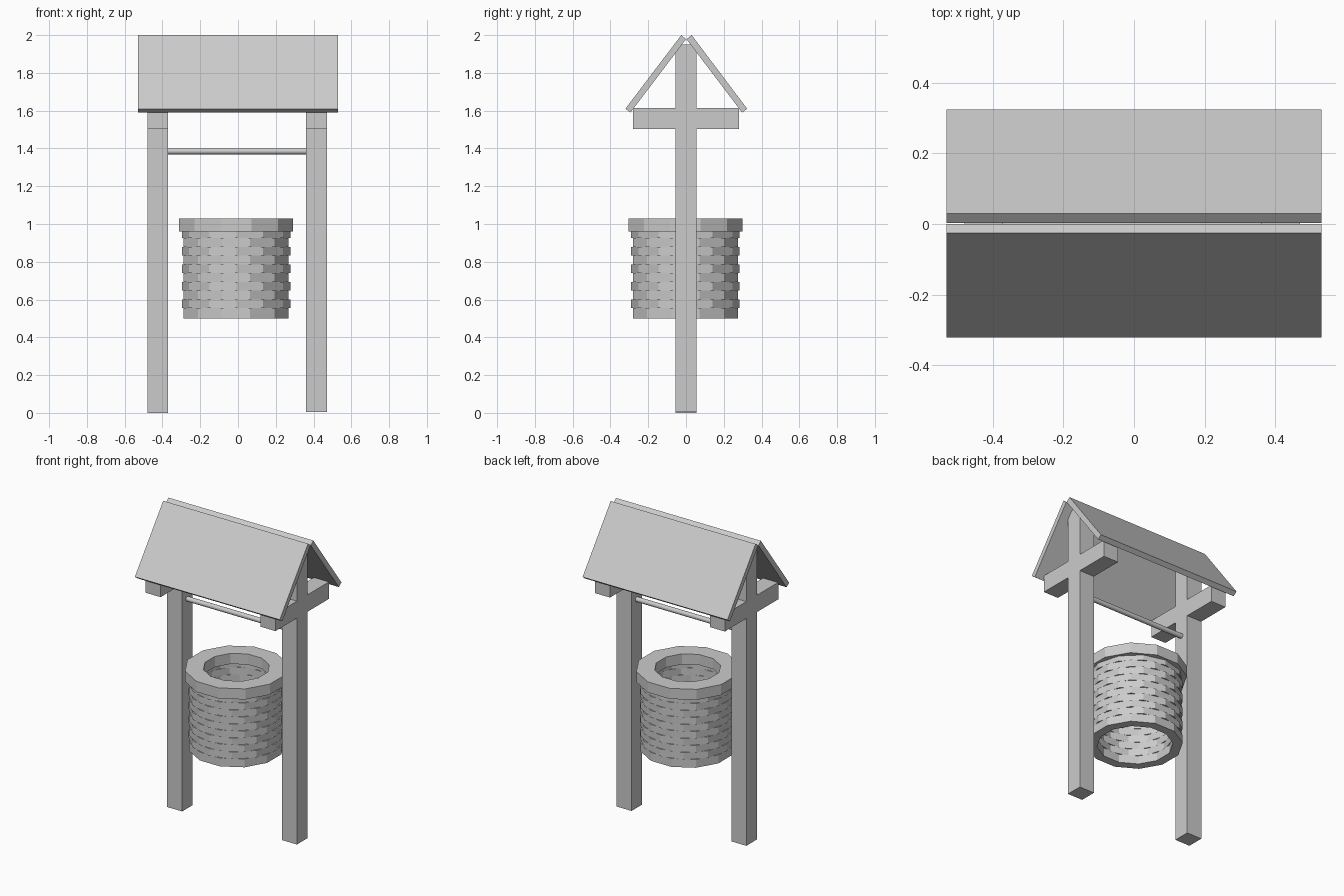
import bpy, bmesh, math

if "Cube" in bpy.data.objects:
    bpy.data.objects.remove(bpy.data.objects["Cube"])


def finish(name, bm):
    bmesh.ops.recalc_face_normals(bm, faces=bm.faces[:])
    me = bpy.data.meshes.new(name)
    bm.to_mesh(me)
    bm.free()
    ob = bpy.data.objects.new(name, me)
    bpy.context.collection.objects.link(ob)
    return ob


def prism(name, profile, x0, x1):
    """Extrude a closed (y, z) profile from x0 to x1."""
    bm = bmesh.new()
    a = [bm.verts.new((x0, y, z)) for y, z in profile]
    b = [bm.verts.new((x1, y, z)) for y, z in profile]
    bm.faces.new(a)
    bm.faces.new(b)
    n = len(a)
    for i in range(n):
        j = (i + 1) % n
        bm.faces.new((a[i], a[j], b[j], b[i]))
    return finish(name, bm)


def box(name, x0, x1, y0, y1, z0, z1):
    return prism(name, [(y0, z0), (y1, z0), (y1, z1), (y0, z1)], x0, x1)


def add_ring(bm, r_in, r_out, z0, z1, turn, sides=12, cx=-0.01, cy=-0.003):
    """Faceted ring with a square section."""
    section = [(r_in, z0), (r_out, z0), (r_out, z1), (r_in, z1)]
    loops = []
    for i in range(sides):
        a = turn + i * math.tau / sides
        loops.append([bm.verts.new((cx + r * math.cos(a), cy + r * math.sin(a), z))
                      for r, z in section])
    for i in range(sides):
        p, q = loops[i], loops[(i + 1) % sides]
        for k in range(4):
            m = (k + 1) % 4
            bm.faces.new((p[k], q[k], q[m], p[m]))


# Posts with their cross beams
for side, x0, x1, z0 in (("left", -0.48, -0.37, 0.0), ("right", 0.36, 0.47, 0.006)):
    box(side + "_post", x0, x1, -0.055, 0.055, z0, 1.95)
    box(side + "_cross_beam", x0, x1, -0.28, 0.28, 1.503, 1.615)

# Roof boards
prism("front_roof_board", [(-0.321, 1.61), (-0.294, 1.59), (0.0, 1.978), (-0.025, 2.0)],
      -0.53, 0.53)
prism("back_roof_board", [(0.324, 1.61), (0.297, 1.59), (0.003, 1.978), (0.03, 2.0)],
      -0.53, 0.53)

# Windlass bar
bar = [(0.016 * math.cos(i * math.tau / 16), 1.385 + 0.016 * math.sin(i * math.tau / 16))
       for i in range(16)]
bar_ob = prism("windlass_bar", bar, -0.38, 0.37)
for p in bar_ob.data.polygons:
    p.use_smooth = len(p.vertices) == 4

# Stone wall: staggered courses, every other one turned half a facet
half = math.radians(15)
bm = bmesh.new()
edges = [0.50] + [0.555 + 0.0463 * i for i in range(9)] + [0.965]
for i in range(10):
    add_ring(bm, 0.228, 0.287, edges[i], edges[i + 1], half if i % 2 == 0 else 0.0)
finish("stone_wall", bm)

# Rim on top of the wall
bm = bmesh.new()
add_ring(bm, 0.20, 0.312, 0.96, 1.03, half)
finish("stone_rim", bm)
